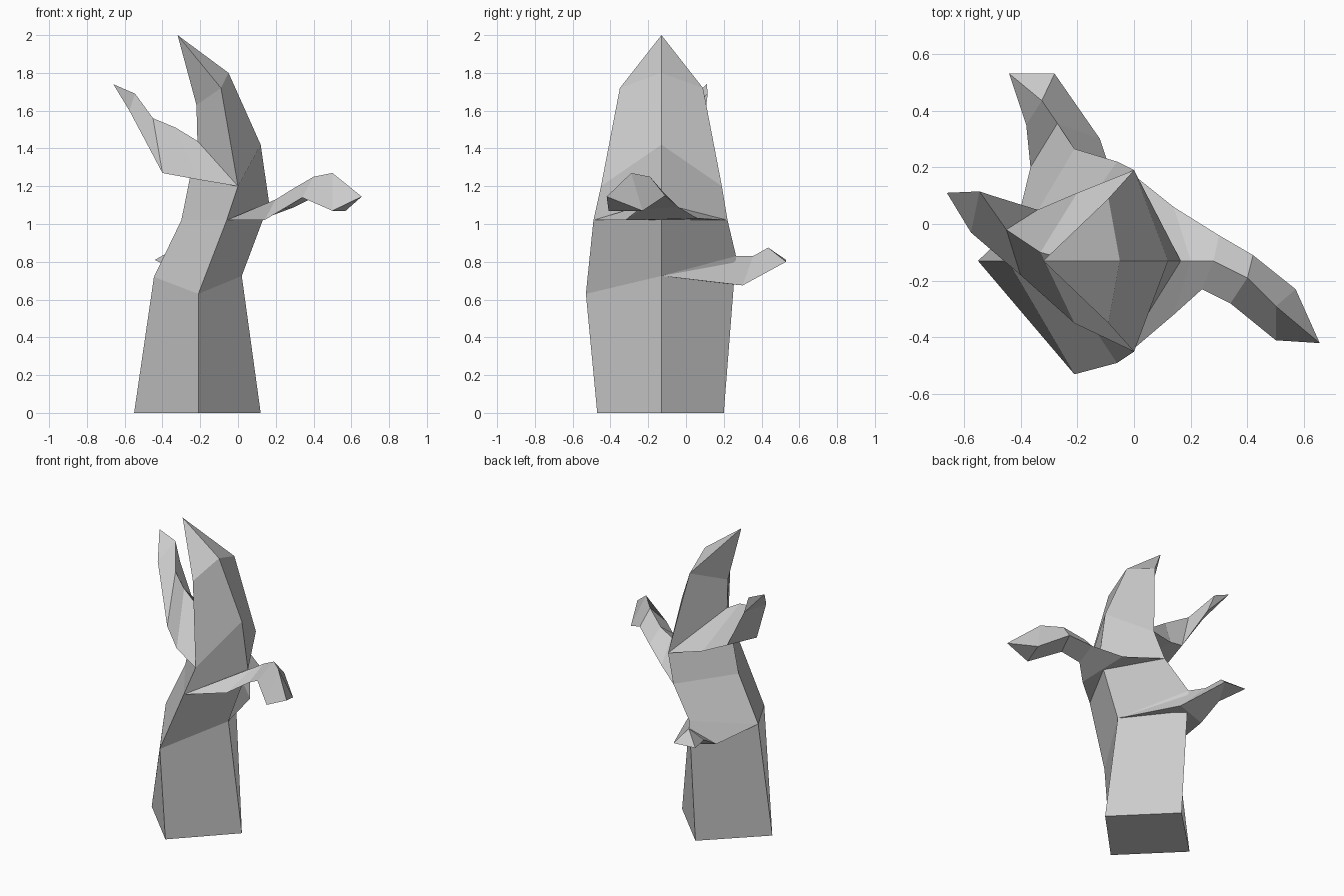
import bpy, bmesh


def loft(name, rings, tip, cap):
    """Skin a stack of equal-sided rings and close it to a pointed tip."""
    bm = bmesh.new()
    loops = [[bm.verts.new(p) for p in r] for r in rings]
    n = len(loops[0])
    for a, b in zip(loops, loops[1:]):
        for i in range(n):
            j = (i + 1) % n
            bm.faces.new((a[i], a[j], b[j], b[i]))
    end = bm.verts.new(tip)
    for i in range(n):
        bm.faces.new((loops[-1][i], loops[-1][(i + 1) % n], end))
    # close the root so that normals resolve
    root = bm.faces.new(loops[0])
    bmesh.ops.recalc_face_normals(bm, faces=bm.faces[:])
    if not cap:
        bmesh.ops.delete(bm, geom=[root], context='FACES_ONLY')
    me = bpy.data.meshes.new(name)
    bm.to_mesh(me)
    bm.free()
    ob = bpy.data.objects.new(name, me)
    bpy.context.collection.objects.link(ob)
    return ob


MID = -0.13


def trunk_ring(left, front, right, back):
    """left/right are (x, z) on the mid plane, front/back full points."""
    return [(left[0], MID, left[1]), front, (right[0], MID, right[1]), back]


# Four-sided leaning trunk with a broken pointed top
trunk = [
    trunk_ring((-0.55, 0), (-0.21, -0.47, 0), (0.12, 0), (-0.21, 0.20, 0)),
    trunk_ring((-0.445, 0.72), (-0.21, -0.53, 0.63), (0.02, 0.725), (-0.21, 0.265, 0.83)),
    trunk_ring((-0.30, 1.02), (-0.06, -0.49, 1.02), (0.165, 1.11), (-0.06, 0.22, 1.02)),
    trunk_ring((-0.215, 1.44), (0, -0.45, 1.2), (0.12, 1.42), (0, 0.19, 1.2)),
    trunk_ring((-0.22, 1.63), (-0.09, -0.35, 1.72), (-0.05, 1.80), (-0.09, 0.09, 1.72)),
]
loft("trunk", trunk, (-0.32, MID, 2.0), True)

# Three-sided branches: each ring is one side, top ridge, other side
loft("right_branch", [
    [trunk[2][1], trunk[2][2], trunk[2][3]],
    [(0.14, -0.32, 1.02), (0.20, -0.13, 1.13), (0.14, 0.06, 1.03)],
    [(0.24, -0.23, 1.08), (0.28, -0.13, 1.18), (0.30, -0.04, 1.09)],
    [(0.34, -0.28, 1.14), (0.40, -0.19, 1.25), (0.42, -0.11, 1.15)],
    [(0.50, -0.41, 1.07), (0.50, -0.29, 1.27), (0.57, -0.23, 1.07)],
], (0.655, -0.42, 1.145), False)

loft("left_branch", [
    [trunk[3][1], trunk[3][0], trunk[3][3]],
    [(-0.21, -0.35, 1.235), (-0.33, -0.10, 1.51), (-0.20, 0.11, 1.235)],
    [(-0.40, -0.18, 1.27), (-0.45, -0.02, 1.56), (-0.34, 0.05, 1.29)],
    [(-0.575, -0.03, 1.6), (-0.545, 0.115, 1.69), (-0.50, 0.10, 1.57)],
], (-0.66, 0.11, 1.74), False)

loft("back_branch", [
    [trunk[1][2], trunk[1][3], trunk[1][0]],
    [(-0.12, 0.30, 0.675), (-0.27, 0.355, 0.83), (-0.365, 0.20, 0.69)],
    [(-0.28, 0.53, 0.80), (-0.325, 0.435, 0.875), (-0.38, 0.35, 0.78)],
], (-0.44, 0.53, 0.81), False)
